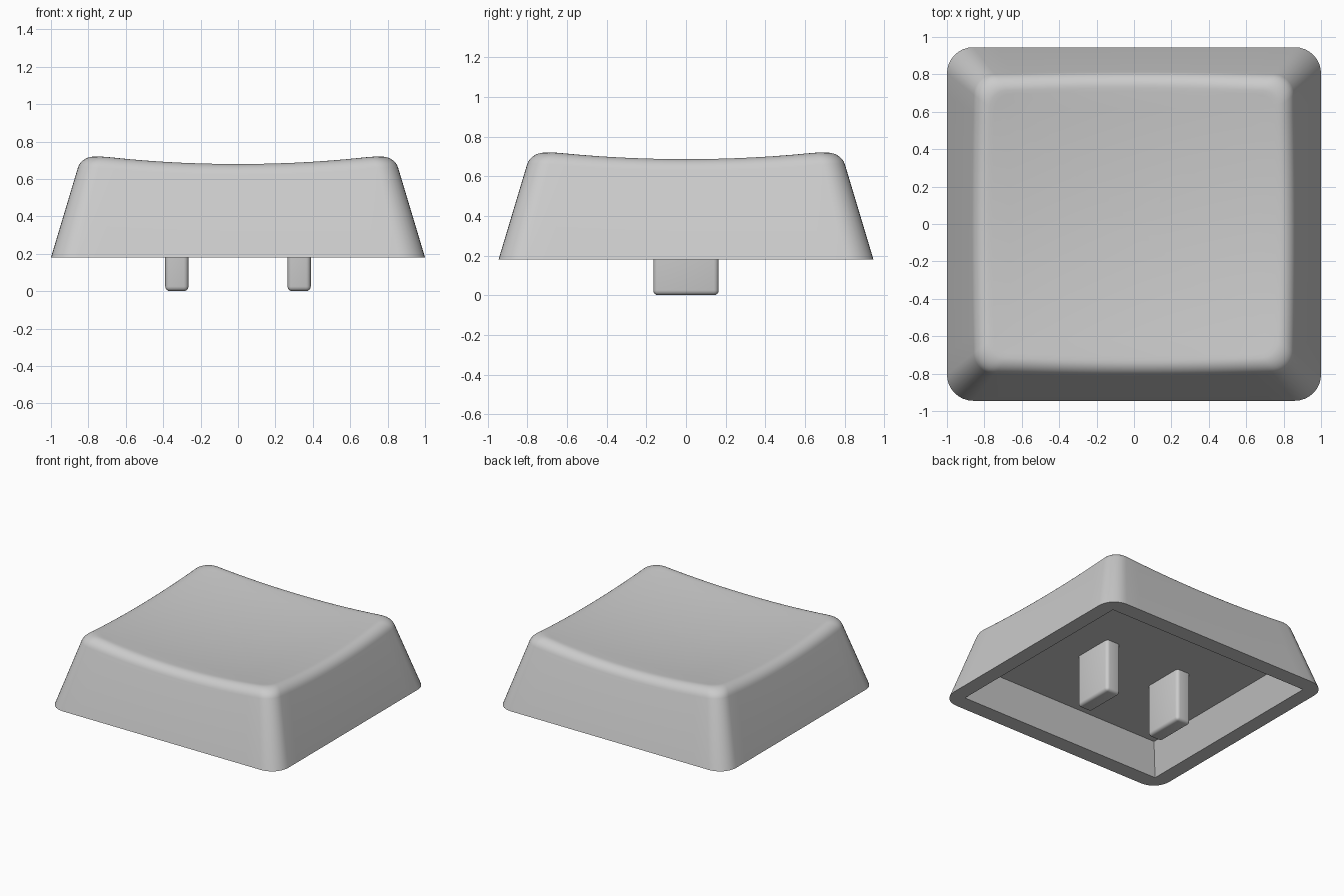
import bpy, bmesh, math

if "Cube" in bpy.data.objects:
    bpy.data.objects.remove(bpy.data.objects["Cube"])

BASE_Z, CEIL_Z = 0.18, 0.41      # bottom rim and hollow ceiling heights
HX, HY = 1.0, 0.945              # half size at the rim
SLOPE = 0.3                      # inward lean of the walls
FILLET = 0.08                    # rounding of the top edge
CORNER_SEGS, SIDE_SEGS = 8, 14

gray = bpy.data.materials.new("light_gray")
gray.diffuse_color = (0.6, 0.6, 0.6, 1)
gray.use_nodes = True
gray.node_tree.nodes["Principled BSDF"].inputs["Base Color"].default_value = gray.diffuse_color


def outline(hx, hy, r):
    """Rounded rectangle, counter-clockwise, always the same point count."""
    corners = []
    for i, (sx, sy) in enumerate(((1, 1), (-1, 1), (-1, -1), (1, -1))):
        cx, cy = sx * (hx - r), sy * (hy - r)
        arc = [math.pi / 2 * (i + k / CORNER_SEGS) for k in range(CORNER_SEGS + 1)]
        corners.append([(cx + r * math.cos(a), cy + r * math.sin(a)) for a in arc])
    pts = []
    for i in range(4):
        pts += corners[i]
        (ax, ay), (bx, by) = corners[i][-1], corners[(i + 1) % 4][0]
        for k in range(1, SIDE_SEGS):
            t = k / SIDE_SEGS
            pts.append((ax + (bx - ax) * t, ay + (by - ay) * t))
    return pts


def inset_outline(d):
    return outline(HX - d, HY - d, 0.14 - 0.2 * d)


def dish(x, y):
    return 0.64 + 0.077 * (x * x + y * y)


def finish(obj):
    obj.data.materials.append(gray)
    bpy.ops.object.select_all(action='DESELECT')
    obj.select_set(True)
    bpy.context.view_layer.objects.active = obj
    bpy.ops.object.shade_smooth_by_angle(angle=math.radians(32))


def make_object(name, bm):
    bmesh.ops.recalc_face_normals(bm, faces=bm.faces)
    mesh = bpy.data.meshes.new(name)
    bm.to_mesh(mesh)
    bm.free()
    obj = bpy.data.objects.new(name, mesh)
    bpy.context.collection.objects.link(obj)
    finish(obj)


# Cap shell: rings from the hollow ceiling, over the rim, up to the dish
rings = []
for hx, hy, z in ((0.803, 0.735, CEIL_Z), (0.884, 0.82, BASE_Z)):
    rings.append([(x, y, z) for x, y in outline(hx, hy, 0)])
rings.append([(x, y, BASE_Z) for x, y in inset_outline(0)])

# Rounded top edge, following the height of the dish
lean = math.atan(SLOPE)
tops = [dish(x, y) for x, y in inset_outline(0.225)]
for step in range(8):
    a = lean + (math.radians(96) - lean) * step / 7
    ring = []
    for i, top in enumerate(tops):
        centre_z = top - FILLET
        centre_inset = (SLOPE * (centre_z + FILLET * math.sin(lean) - BASE_Z)
                        + FILLET * math.cos(lean))
        x, y = inset_outline(centre_inset - FILLET * math.cos(a))[i]
        ring.append((x, y, centre_z + FILLET * math.sin(a)))
    rings.append(ring)

# Dished top surface
edge = rings[-1]
for s in (0.97, 0.85, 0.7, 0.55, 0.4, 0.25, 0.1):
    rings.append([(x * s, y * s, dish(x * s, y * s)) for x, y, _ in edge])

bm = bmesh.new()
loops = [[bm.verts.new(p) for p in ring] for ring in rings]
n = len(loops[0])
for lo, hi in zip(loops, loops[1:]):
    for i in range(n):
        j = (i + 1) % n
        bm.faces.new((lo[i], lo[j], hi[j], hi[i]))
bm.faces.new(loops[0])
tip = bm.verts.new((0, 0, dish(0, 0)))
for i in range(n):
    bm.faces.new((loops[-1][i], loops[-1][(i + 1) % n], tip))
bmesh.ops.remove_doubles(bm, verts=bm.verts, dist=1e-5)
make_object("cap_shell", bm)

# Two rounded mounting pegs under the ceiling
for name, side in (("left_peg", -1), ("right_peg", 1)):
    bm = bmesh.new()
    bmesh.ops.create_cube(bm, size=1)
    for v in bm.verts:
        v.co.x = side * 0.327 + v.co.x * 0.124
        v.co.y *= 0.33
        v.co.z = (v.co.z + 0.5) * 0.44
    bmesh.ops.bevel(bm, geom=bm.edges[:], offset=0.025, segments=4,
                    profile=0.5, affect='EDGES')
    make_object(name, bm)
